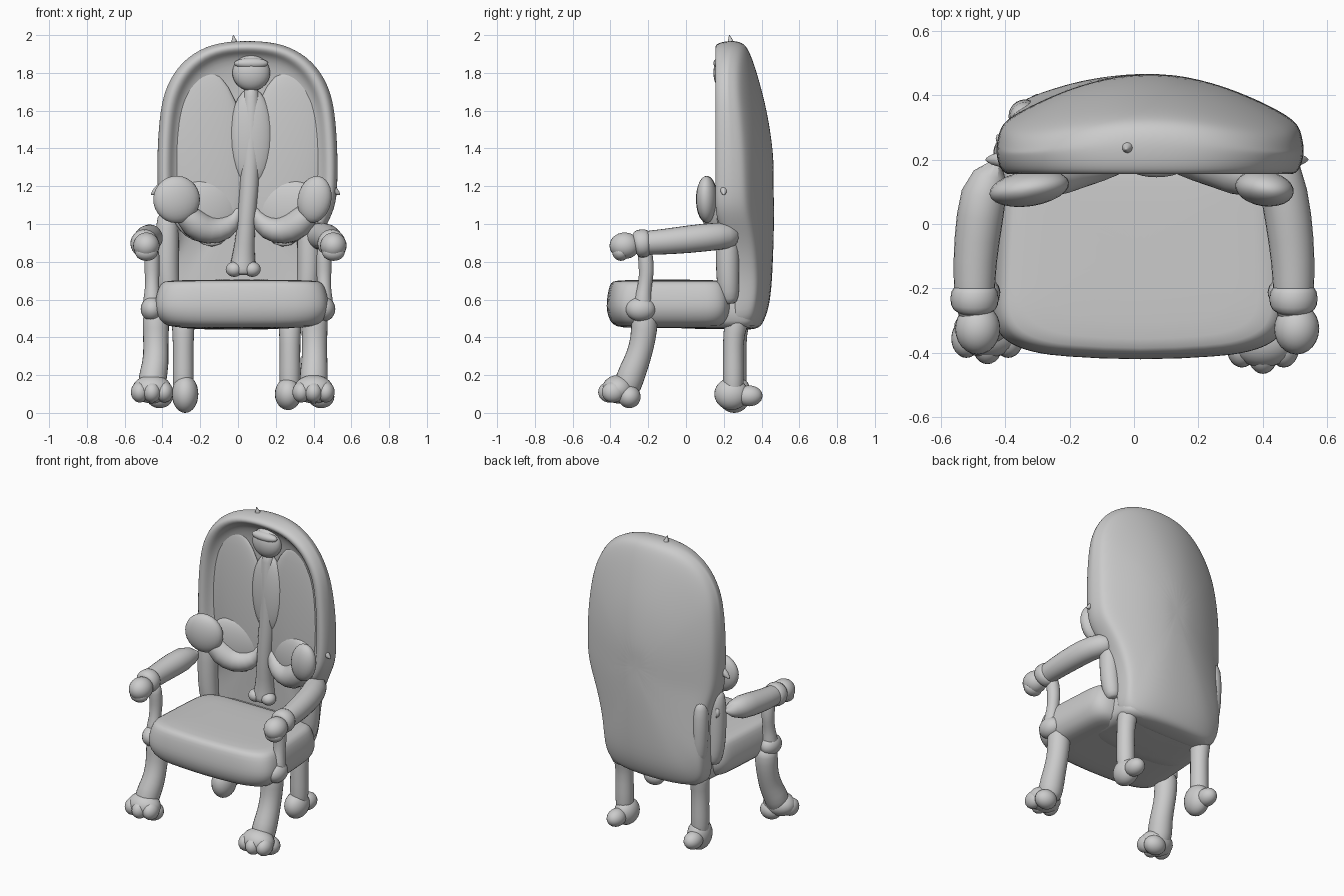
import bpy, bmesh, math
from mathutils import Vector

cube = bpy.data.objects.get("Cube")
if cube:
    bpy.data.objects.remove(cube, do_unlink=True)

clay = bpy.data.materials.new("plain_grey")
clay.use_nodes = True
GREY = (0.6, 0.6, 0.6, 1)
clay.diffuse_color = GREY
clay.node_tree.nodes["Principled BSDF"].inputs["Base Color"].default_value = GREY


def finish(name, bm, levels=1):
    bmesh.ops.recalc_face_normals(bm, faces=bm.faces)
    mesh = bpy.data.meshes.new(name)
    bm.to_mesh(mesh)
    bm.free()
    mesh.materials.append(clay)
    for face in mesh.polygons:
        face.use_smooth = True
    ob = bpy.data.objects.new(name, mesh)
    bpy.context.collection.objects.link(ob)
    if levels:
        mod = ob.modifiers.new("smooth", "SUBSURF")
        mod.levels = mod.render_levels = levels
    return ob


def loft(name, rings, levels=1):
    """Skin a list of equal rings and close both ends with fans."""
    bm = bmesh.new()
    loops = [[bm.verts.new(p) for p in ring] for ring in rings]
    n = len(loops[0])
    for a, b in zip(loops, loops[1:]):
        for i in range(n):
            j = (i + 1) % n
            bm.faces.new((a[i], a[j], b[j], b[i]))
    for loop in (loops[0], loops[-1]):
        mid = bm.verts.new(sum((v.co for v in loop), Vector()) / n)
        for i in range(n):
            bm.faces.new((loop[i], loop[(i + 1) % n], mid))
    return finish(name, bm, levels)


def tube(name, path, sides=12):
    """Round limb through (x, y, z, radius) stations."""
    pts = [Vector(p[:3]) for p in path]
    rings = []
    for i, p in enumerate(pts):
        t = (pts[min(i + 1, len(pts) - 1)] - pts[max(i - 1, 0)]).normalized()
        axis = Vector((0, 1, 0)) if abs(t.x) > 0.5 else Vector((1, 0, 0))
        u = t.cross(axis).normalized()
        v = t.cross(u)
        angles = [math.tau * k / sides for k in range(sides)]
        rings.append([p + (u * math.cos(a) + v * math.sin(a)) * path[i][3] for a in angles])
    return loft(name, rings)


def blob(name, centre, radii, tilt=0, turn=0):
    bm = bmesh.new()
    bmesh.ops.create_uvsphere(bm, u_segments=24, v_segments=14, radius=1)
    bmesh.ops.scale(bm, vec=radii, verts=bm.verts)
    ob = finish(name, bm, 0)
    ob.location = centre
    ob.rotation_euler = (0, tilt, turn)
    return ob


def clamp(v):
    return min(1, max(0, v))


# Arched back shell: closed outline, layered from the back face round to the recess
MID_X, MID_Z = 0.05, 1.2
half = [(0.18, 0.44), (0.35, 0.45), (0.365, 0.58), (0.37, 0.72), (0.385, 0.86), (0.42, 0.97),
        (0.465, 1.08), (0.475, 1.2), (0.475, 1.4), (0.46, 1.6), (0.43, 1.73), (0.35, 1.86),
        (0.22, 1.945), (0.08, 1.97)]
outline = [(x, z - MID_Z) for x, z in half] + [(-x, z - MID_Z) for x, z in reversed(half)]
back_layers = [(0.2, 0), (0.5, 0), (0.8, 0), (0.93, 0), (0.98, 0.01), (1, 0.045)]
front_layers = [(1.01, 1, 0.22), (0.98, 0.985, 0.165), (0.92, 0.955, 0.15), (0.86, 0.925, 0.165),
                (0.81, 0.89, 0.21), (0.6, 0.7, 0.235), (0.2, 0.2, 0.245)]


def shell_point(x, z, sx, sz):
    h = z * sz + MID_Z
    return x * sx + MID_X * clamp((h - 0.7) / 0.4) - 0.01 * clamp((1 - h) / 0.3), h


shell = []
for s, inset in back_layers:
    ring = []
    for x, z in outline:
        px, h = shell_point(x, z, s, s)
        crest = 0.468 - 0.15 * clamp((h - 1.25) / 0.72) ** 2 - 0.04 * clamp((0.6 - h) / 0.15)
        ring.append((px, crest - 0.16 * (x * s / 0.47) ** 2 - inset, h))
    shell.append(ring)
for sx, sz, y in front_layers:
    ring = []
    for x, z in outline:
        px, h = shell_point(x, z, sx, sz)
        flat = clamp((1 - h) / 0.13)
        ring.append((px, y + (0.26 - y) * flat, h))
    shell.append(ring)
loft("back_shell", shell, 2)


# Cushioned seat: rounded-square slices
def slice_ring(cx, cy, rx, ry, z, power=0.3, n=48):
    ring = []
    for k in range(n):
        c, s = math.cos(math.tau * k / n), math.sin(math.tau * k / n)
        px = math.copysign(abs(c) ** power, c)
        py = math.copysign(abs(s) ** power, s)
        width = rx * (1 - 0.08 * (py + 1) / 2)
        bow = 0.045 * (1 - px * px) if py < 0 else 0
        ring.append((cx + width * px, cy + ry * py - bow, z))
    return ring


seat_slices = [(0.6, 0.45), (0.86, 0.455), (0.95, 0.49), (1, 0.54), (1, 0.59),
               (0.97, 0.65), (0.93, 0.69), (0.86, 0.702), (0.4, 0.705)]
loft("seat_cushion", [slice_ring(0.02, -0.07, 0.47 * s, 0.31 * s, z) for s, z in seat_slices])
loft("seat_rear_frame", [slice_ring(0, 0.17, 0.37 * s, 0.2, z)
                         for s, z in ((0.9, 0.445), (1, 0.47), (1, 0.6), (0.95, 0.67))])

# Central carved splat
blob("splat_head", (0.07, 0.205, 1.8), (0.1, 0.06, 0.095))
blob("splat_brow", (0.07, 0.18, 1.85), (0.09, 0.035, 0.03))
blob("splat_body", (0.07, 0.22, 1.46), (0.115, 0.05, 0.26))
tube("splat_stem", [(0.07, 0.22, 1.75, 0.05), (0.07, 0.22, 1.3, 0.055), (0.05, 0.215, 1.1, 0.05),
                    (0.04, 0.22, 0.95, 0.05), (0.03, 0.24, 0.84, 0.06), (0.025, 0.245, 0.76, 0.075),
                    (0.025, 0.245, 0.73, 0.07)])
for x in (-0.02, 0.075):
    blob("splat_foot", (x, 0.215, 0.76), (0.045, 0.045, 0.04))

# Crest spike
tube("crest_spike", [(-0.02, 0.24, 1.94, 0.03), (-0.02, 0.235, 1.97, 0.015), (-0.025, 0.23, 2.0, 0.003)], 8)

# Extra rear wing low on the right side of the back
tube("right_rear_wing", [(-0.34, 0.33, 1.02, 0.04), (-0.34, 0.335, 0.94, 0.055),
                         (-0.335, 0.335, 0.75, 0.055), (-0.33, 0.33, 0.62, 0.045)])

for side, word in ((1, "left"), (-1, "right")):
    left = side > 0

    # Draped panels and raised lobes of the back
    blob(word + "_back_panel", (0.05 + 0.21 * side, 0.225, 1.35), (0.205, 0.035, 0.47), 0.05 * side)
    blob(word + "_panel_swell", (0.05 + 0.21 * side, 0.22, 1.07), (0.19, 0.055, 0.17), 0, -0.2 * side)
    cx = 0.045
    tube(word + "_drape", [(cx + 0.36 * side, 0.13, 1.13, 0.06), (cx + 0.32 * side, 0.15, 1.04, 0.08),
                           (cx + 0.24 * side, 0.185, 0.97, 0.085), (cx + 0.15 * side, 0.205, 0.96, 0.075),
                           (cx + 0.07 * side, 0.22, 1.0, 0.06), (cx + 0.04 * side, 0.23, 1.08, 0.04)])
    lobe_x = 0.405 if left else -0.325
    blob(word + "_lobe", (lobe_x, 0.11, 1.13), (0.09 if left else 0.125, 0.055, 0.125), 0.2 * side, -0.15 * side)
    tip_x = 0.5 if left else -0.42
    tube(word + "_side_tip", [(tip_x - 0.02 * side, 0.2, 1.2, 0.03), (tip_x + 0.02 * side, 0.2, 1.17, 0.02),
                              (tip_x + 0.04 * side, 0.2, 1.155, 0.004)], 8)

    # Upright behind the arm
    ux = 0.375 * side
    tube(word + "_back_upright", [(ux, 0.22, 1.06, 0.06), (ux, 0.22, 0.9, 0.066), (ux, 0.22, 0.75, 0.064),
                                  (ux - 0.01 * side, 0.225, 0.64, 0.06), (ux - 0.02 * side, 0.23, 0.58, 0.045)])

    # Arm with cuff and rounded end
    ax = 0.495 * side
    tube(word + "_arm", [(0.39 * side, 0.26, 0.94, 0.07), (0.455 * side, 0.16, 0.935, 0.077),
                         (0.48 * side, 0.02, 0.92, 0.077), (ax, -0.12, 0.905, 0.07),
                         (ax, -0.22, 0.9, 0.066), (ax, -0.3, 0.89, 0.055)])
    tube(word + "_cuff", [(ax, -0.19, 0.9, 0.06), (ax, -0.205, 0.9, 0.078),
                          (ax, -0.255, 0.895, 0.08), (ax, -0.275, 0.89, 0.06)])
    hx = 0.505 if left else -0.485
    blob(word + "_arm_end", (hx, -0.325, 0.885), (0.07, 0.08, 0.07))
    blob(word + "_arm_claw", (hx, -0.345, 0.85), (0.06, 0.045, 0.045))

    # Turned post under the arm
    px = 0.455 * side
    tube(word + "_arm_post", [(px, -0.23, 0.5, 0.055), (px, -0.23, 0.6, 0.05), (px, -0.22, 0.66, 0.037),
                              (px, -0.21, 0.73, 0.04), (px, -0.21, 0.78, 0.043), (px, -0.22, 0.88, 0.04)])
    blob(word + "_post_base", (px, -0.24, 0.55), (0.06, 0.08, 0.065))

    # Front leg and toed foot
    lx = 0.405 if left else -0.435
    fx = 0.4 if left else -0.455
    fy = -0.36 if left else -0.33
    tube(word + "_front_leg", [(lx, -0.22, 0.54, 0.075), (lx, -0.22, 0.44, 0.072),
                               (lx, -0.235, 0.35, 0.068), (lx, -0.265, 0.26, 0.072),
                               (fx, -0.3, 0.18, 0.08), (fx, -0.32, 0.1, 0.07)])
    blob(word + "_front_foot", (fx, fy, 0.125), (0.105, 0.085, 0.075))
    for d in (-0.065, 0, 0.065):
        blob(word + "_toe", (fx + d, fy - 0.045 + abs(d) * 0.3, 0.11), (0.047, 0.06, 0.055))
    blob(word + "_heel", (fx + 0.04, -0.3, 0.085), (0.07, 0.06, 0.06))

    # Back leg and ball foot
    bx = 0.275 if left else -0.29
    by = 0.25 if left else 0.265
    tube(word + "_back_leg", [(bx, 0.28, 0.52, 0.07), (bx, by, 0.42, 0.058),
                              (bx, by, 0.3, 0.056), (bx, by, 0.18, 0.06), (bx, by, 0.08, 0.05)])
    foot_x = bx - 0.01 if left else bx + 0.01
    blob(word + "_back_foot", (foot_x, by - 0.01, 0.1), (0.07, 0.09, 0.085 if left else 0.1))
    blob(word + "_back_heel", (bx, 0.335, 0.09), (0.055, 0.07, 0.055))
